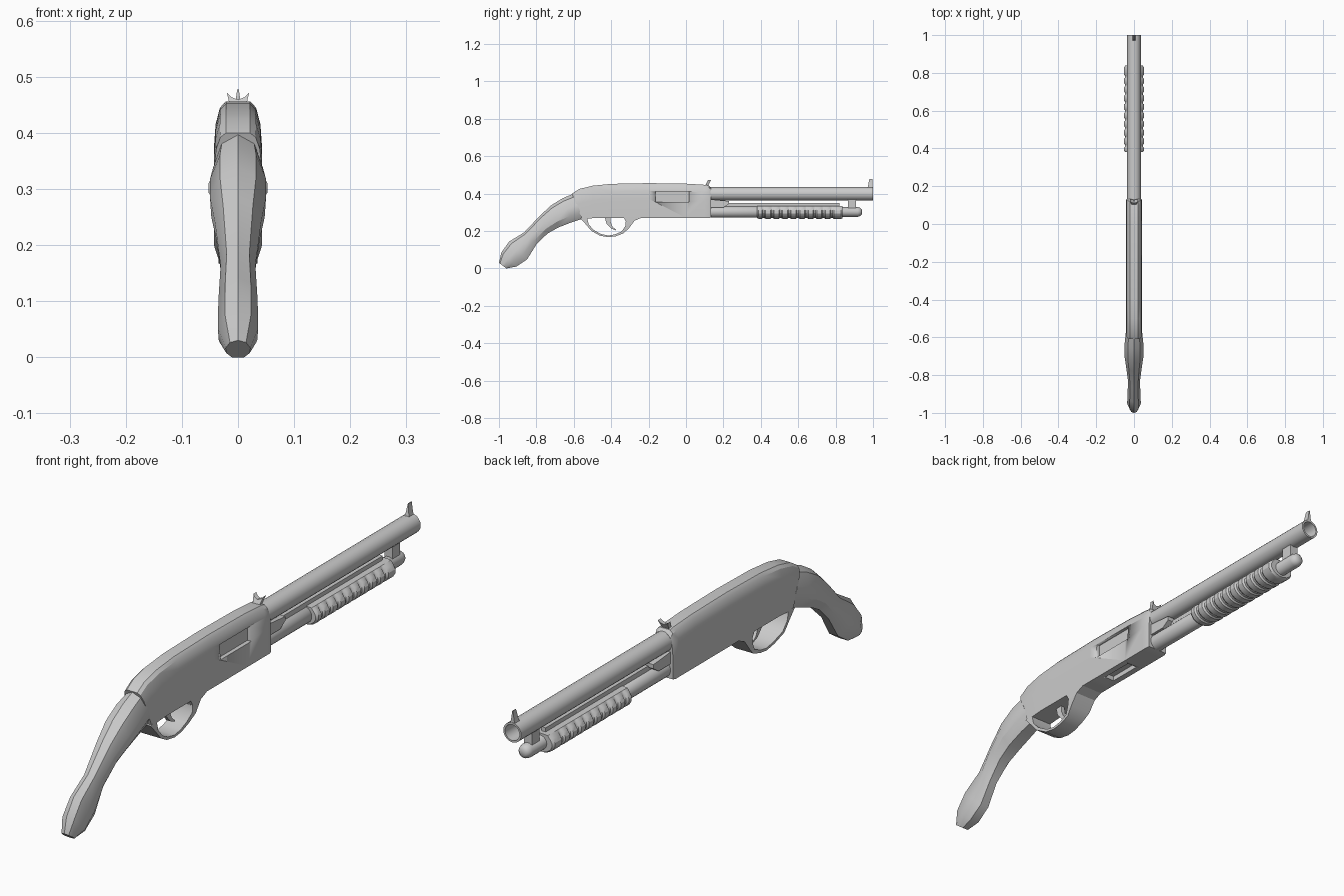
import bpy, bmesh, math

if "Cube" in bpy.data.objects:
    bpy.data.objects.remove(bpy.data.objects["Cube"])

mat = bpy.data.materials.new("light_grey")
mat.diffuse_color = (0.6, 0.6, 0.6, 1)
mat.use_nodes = True
mat.node_tree.nodes["Principled BSDF"].inputs["Base Color"].default_value = mat.diffuse_color


def make(name, bm, angle=30):
    bmesh.ops.recalc_face_normals(bm, faces=bm.faces)
    me = bpy.data.meshes.new(name)
    bm.to_mesh(me)
    bm.free()
    me.materials.append(mat)
    ob = bpy.data.objects.new(name, me)
    bpy.context.collection.objects.link(ob)
    bpy.context.view_layer.objects.active = ob
    for o in bpy.context.selected_objects:
        o.select_set(False)
    ob.select_set(True)
    if angle:
        bpy.ops.object.shade_smooth_by_angle(angle=math.radians(angle))
    return ob


def loft(name, rings, closed=False, angle=30):
    """Skin a list of equal-length rings; cap the ends unless it closes on itself."""
    bm = bmesh.new()
    vs = [[bm.verts.new(p) for p in r] for r in rings]
    n = len(vs[0])
    for a, b in zip(vs, vs[1:] + (vs[:1] if closed else [])):
        for i in range(n):
            j = (i + 1) % n
            bm.faces.new((a[i], a[j], b[j], b[i]))
    if not closed:
        bm.faces.new(vs[0])
        bm.faces.new(vs[-1])
    return make(name, bm, angle)


def lathe(name, prof, cz, n=20):
    """Rings of (radius, y) around an axis along y."""
    ang = [2 * math.pi * i / n for i in range(n)]
    return loft(name, [[(r * math.cos(a), y, cz + r * math.sin(a)) for a in ang]
                       for r, y in prof], angle=40)


def prism(name, pts, w):
    """Side profile of (y, z) extruded to half width w."""
    return loft(name, [[(x, y, z) for y, z in pts] for x in (-w, w)])


def box(name, x, y0, y1, z0, z1, cx=0):
    return loft(name, [[(cx - x, y, z0), (cx + x, y, z0), (cx + x, y, z1), (cx - x, y, z1)]
                       for y in (y0, y1)])


def body(name, stations, half):
    """Mirrored cross-section swept between a top and a bottom side line."""
    rings = []
    outline = half + [(-x, t) for x, t in reversed(half) if x > 0]
    for ty, tz, by, bz, w in stations:
        rings.append([(x * w, ty + (by - ty) * t, tz + (bz - tz) * t) for x, t in outline])
    return loft(name, rings)


# receiver
receiver = body("receiver", [
    (-.61, .400, -.557, .266, .042), (-.57, .425, -.53, .266, .043),
    (-.50, .442, -.48, .27, .043), (-.40, .452, -.40, .27, .043),
    (-.20, .456, -.20, .27, .043), (.0, .453, .0, .27, .043),
    (.10, .447, .10, .27, .043), (.122, .443, .122, .27, .043),
    (.133, .43, .133, .272, .040)],
    [(.5, 0), (.75, .06), (.93, .22), (1, .45), (1, 1)])

# ejection port and loading port cut into the receiver
for cutter in (box("port_cutter", .02, -.163, .015, .355, .41, cx=.048),
               box("loading_cutter", .02, -.14, -.01, .25, .288)):
    m = receiver.modifiers.new("cut", 'BOOLEAN')
    m.object = cutter
    m.solver = 'EXACT'
    cutter.hide_render = True
    bpy.context.view_layer.objects.active = receiver
    bpy.ops.object.modifier_apply(modifier="cut")
    bpy.data.objects.remove(cutter)

# stock
body("stock", [
    (-.605, .398, -.55, .267, .044), (-.66, .375, -.61, .247, .050),
    (-.72, .338, -.68, .22, .050), (-.78, .283, -.74, .187, .041),
    (-.865, .193, -.80, .128, .031), (-.945, .144, -.85, .048, .035),
    (-.987, .086, -.907, .01, .036), (-1, .03, -.96, 0, .022)],
    [(0, 0), (.65, .12), (1, .45), (.95, .75), (.5, 1), (0, 1.0)][:5])

# trigger guard: strip between an outer and an inner line
outer = [(-.235, .272), (-.275, .255), (-.305, .215), (-.335, .187), (-.375, .172),
         (-.415, .167), (-.46, .175), (-.505, .2), (-.535, .235), (-.565, .268)]
inner = [(-.335, .275), (-.322, .25), (-.325, .225), (-.345, .197), (-.38, .182),
         (-.415, .176), (-.455, .184), (-.495, .207), (-.52, .235), (-.53, .275)]
rings = []
for (y, z), (u, v) in zip(outer, inner):
    w = .043 if z > .19 else .035
    rings.append([(-w, y, z), (w, y, z), (w, u, v), (-w, u, v)])
loft("trigger_guard", rings)

# trigger
prism("trigger", [(-.435, .275), (-.425, .24), (-.40, .213), (-.375, .203), (-.375, .208),
                  (-.392, .222), (-.402, .245), (-.405, .275)], .008)

# barrel with open muzzle, magazine tube with rounded cap
lathe("barrel", [(.036, .12), (.036, 1.0), (.029, 1.0), (.029, .85)], .399)
lathe("magazine_tube", [(.031, .12), (.031, .38), (.026, .39), (.026, .918),
                        (.022, .932), (.012, .94)], .302)

# ribbed pump grip: the grooves fade out near the flat top
prof = [(.88, .38), (1, .388), (1, .405)]
step = .41 / 9
for i in range(9):
    y = .405 + i * step
    prof += [(.88, y + .006), (.88, y + .014), (1, y + .021), (1, y + step)]
prof += [(1, .83), (.88, .838)]
rings = []
for s, y in prof:
    ring = []
    for i in range(16):
        a = 2 * math.pi * (i + .5) / 16
        k = 1 if math.sin(a) > .7 else s
        ring.append((.054 * k * math.cos(a), y, min(.302 + .038 * k * math.sin(a), .335)))
    rings.append(ring)
loft("pump_grip", rings)

# rail, action block and front clamp between barrel and tube
box("slide_rail", .009, .2, .82, .332, .350)
prism("action_block", [(.12, .325), (.2, .325), (.23, .345), (.23, .36), (.12, .37)], .03)
box("barrel_clamp", .016, .865, .91, .315, .372)

# rear sight: leaning plate with a notch
notch = [(-.012, 0), (.012, 0), (.02, 1), (.012, .75), (0, .62), (-.012, .75), (-.02, 1)]
loft("rear_sight", [[(x, y0 + .018 * t, .438 + .034 * t) for x, t in notch]
                    for y0 in (.1, .116)])

# front sight: tapered blade
loft("front_sight", [[(-w, y, z), (w, y, z), (w, .998, z), (-w, .998, z)]
                     for w, y, z in ((.010, .97, .43), (.006, .974, .445), (.0015, .98, .477))])
